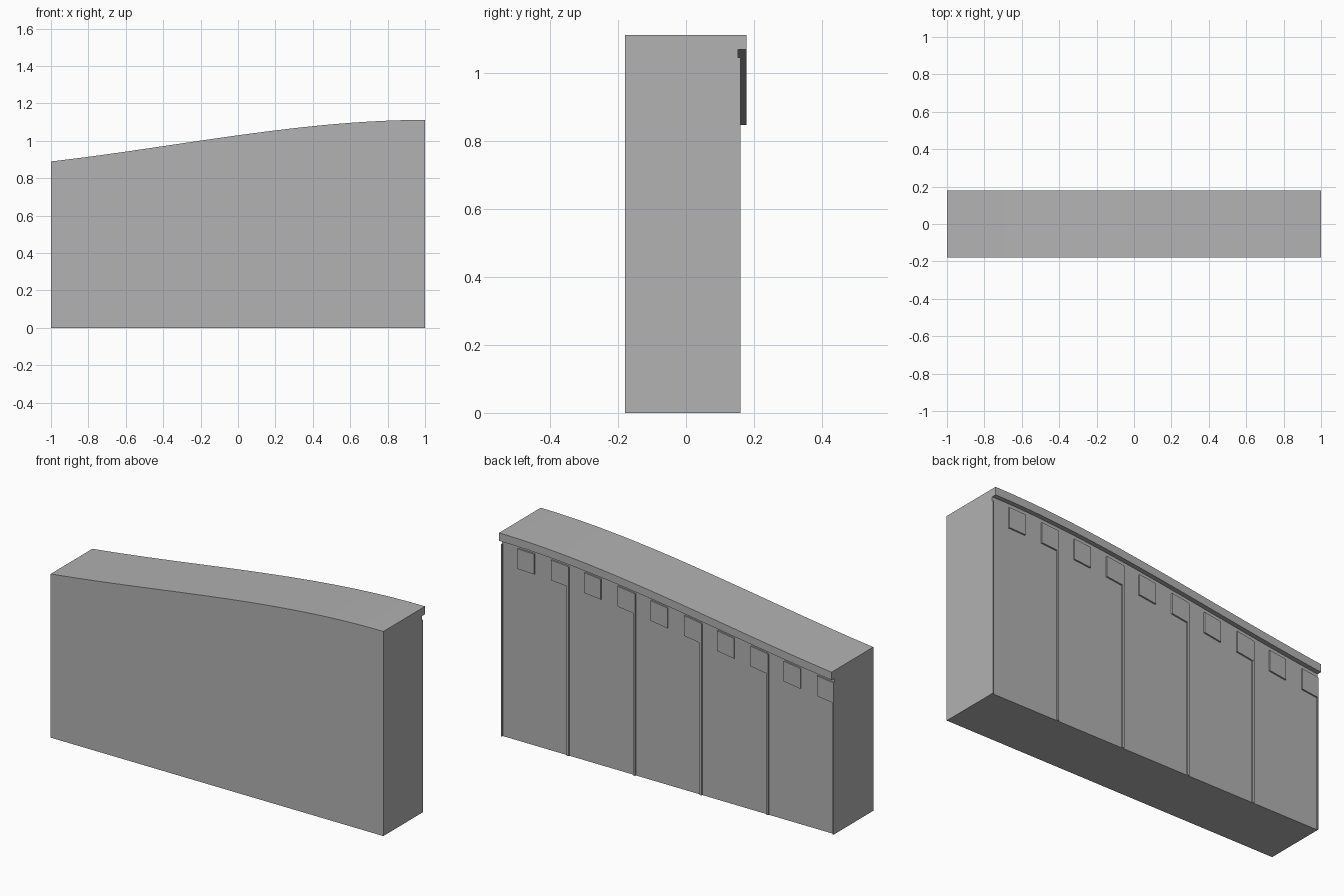
import bpy, bmesh

if "Cube" in bpy.data.objects:
    bpy.data.objects.remove(bpy.data.objects["Cube"])

# One plain grey
grey = bpy.data.materials.new("plain_grey")
grey.diffuse_color = (0.445, 0.445, 0.445, 1)
grey.use_nodes = True
grey.node_tree.nodes["Principled BSDF"].inputs["Base Color"].default_value = grey.diffuse_color


def top_z(x):
    """Height of the gently rising top edge (smooth cubic)."""
    t = (x + 1) / 2
    return (0.89 * (2 * t**3 - 3 * t**2 + 1) + 1.112 * (3 * t**2 - 2 * t**3)
            + 0.23 * (t**3 - 2 * t**2 + t))


def loft(name, section, x0, x1, steps):
    """Sweep a (y, z) section along x; section(top) gives its points."""
    bm = bmesh.new()
    rings = []
    for i in range(steps + 1):
        x = x0 + (x1 - x0) * i / steps
        rings.append([bm.verts.new((x, y, z)) for y, z in section(top_z(x))])
    n = len(rings[0])
    for a, b in zip(rings, rings[1:]):
        for j in range(n):
            k = (j + 1) % n
            bm.faces.new((a[j], a[k], b[k], b[j]))
    bm.faces.new(rings[0])
    bm.faces.new(rings[-1])
    bmesh.ops.recalc_face_normals(bm, faces=bm.faces)
    me = bpy.data.meshes.new(name)
    bm.to_mesh(me)
    bm.free()
    me.materials.append(grey)
    ob = bpy.data.objects.new(name, me)
    bpy.context.collection.objects.link(ob)
    return ob


FRONT, BACK, LIP = -0.18, 0.153, 0.178

# Wall with an overhanging lip along the back of its top
wall = loft("wall", lambda t: [(FRONT, 0), (BACK, 0), (BACK, t - 0.043),
                               (LIP, t - 0.043), (LIP, t), (FRONT, t)], -1, 1, 48)
bpy.context.view_layer.objects.active = wall
wall.select_set(True)
bpy.ops.object.shade_smooth_by_angle(angle=0.5)

# Thin upright battens dividing the back into five panels
for i in range(6):
    x = -1 + 0.4 * i
    loft(f"batten_{i + 1}",
         lambda t: [(BACK - 0.005, 0), (0.16, 0), (0.16, t - 0.067), (BACK - 0.005, t - 0.067)],
         max(x - 0.006, -1), min(x + 0.006, 1), 1)

# Row of square blocks under the lip
for i in range(10):
    x = -1 + 0.2 * i
    loft(f"square_block_{i + 1}",
         lambda t: [(BACK - 0.005, t - 0.175), (0.161, t - 0.175),
                    (0.161, t - 0.065), (BACK - 0.005, t - 0.065)],
         x, x + 0.1, 2)
